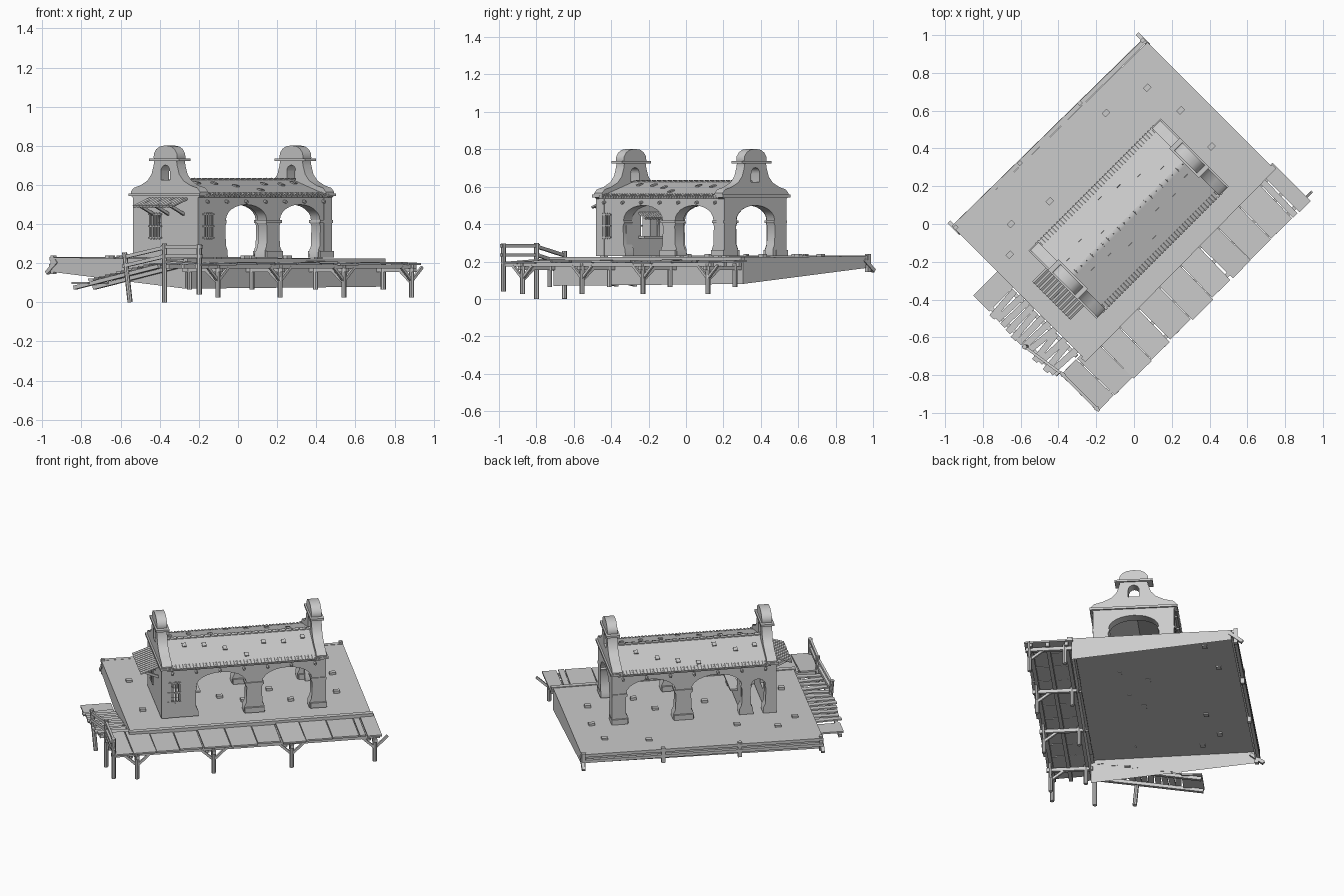
import bpy, bmesh, math, random
from mathutils import Vector, Matrix

random.seed(4)
cube = bpy.data.objects.get("Cube")
if cube:
    bpy.data.objects.remove(cube)

grey = bpy.data.materials.new("weathered_grey")
grey.use_nodes = True
grey.diffuse_color = (0.6, 0.6, 0.6, 1)
grey.node_tree.nodes["Principled BSDF"].inputs["Base Color"].default_value = (0.6, 0.6, 0.6, 1)
made = []
TURN = math.pi / 4          # the whole station sits diagonally
FLOOR, EAVE, RIDGE = 0.23, 0.55, 0.63
MID = 0.04                  # centre line of the building across its width


def finish(name, bm):
    bmesh.ops.remove_doubles(bm, verts=bm.verts, dist=0.0001)
    mesh = bpy.data.meshes.new(name)
    bm.to_mesh(mesh)
    bm.free()
    mesh.materials.append(grey)
    ob = bpy.data.objects.new(name, mesh)
    ob.rotation_euler.z = TURN
    bpy.context.collection.objects.link(ob)
    made.append(ob)
    return ob


def beams(name, items, sides=0):
    """Join bars given as (start, end, width, height); sides > 0 makes them round."""
    bm = bmesh.new()
    for p, q, w, h in items:
        p, q = Vector(p), Vector(q)
        d = q - p
        m = Matrix.Translation((p + q) / 2) @ d.to_track_quat('Z', 'Y').to_matrix().to_4x4()
        m = m @ Matrix.Diagonal((w, h, d.length, 1))
        if sides:
            bmesh.ops.create_cone(bm, cap_ends=True, segments=sides, radius1=0.5,
                                  radius2=0.5, depth=1, matrix=m)
        else:
            bmesh.ops.create_cube(bm, size=1, matrix=m)
    mesh_ob = finish(name, bm)
    return mesh_ob


def slab(name, outline, holes, thick, place, along_u):
    """Upright wall cut from a filled outline; along_u picks its direction."""
    cu = bpy.data.curves.new(name, 'CURVE')
    cu.dimensions, cu.fill_mode, cu.extrude = '2D', 'BOTH', thick / 2
    for pts in [outline] + holes:
        sp = cu.splines.new('POLY')
        sp.points.add(len(pts) - 1)
        for pt, (a, z) in zip(sp.points, pts):
            pt.co = (a, z, 0, 1)
        sp.use_cyclic_u = True
    tmp = bpy.data.objects.new(name + "_outline", cu)
    bpy.context.collection.objects.link(tmp)
    mesh = bpy.data.meshes.new_from_object(tmp.evaluated_get(bpy.context.evaluated_depsgraph_get()))
    bm = bmesh.new()
    bm.from_mesh(mesh)
    bpy.data.objects.remove(tmp)
    for v in bm.verts:
        a, z, n = v.co
        v.co = (a, place + n, z) if along_u else (place + n, a, z)
    bmesh.ops.remove_doubles(bm, verts=bm.verts, dist=0.0001)
    bmesh.ops.recalc_face_normals(bm, faces=bm.faces)
    return finish(name, bm)


def arch(a, b, spring=0.42, apex=0.5):
    """Opening with flared feet and imposts, from left foot to right foot."""
    side = [(0.014, FLOOR), (0.012, 0.265), (0, 0.29), (-0.003, 0.39), (0.006, 0.41)]
    c, r = (a + b) / 2, (b - a) / 2
    top = [(c - r * math.cos(t * math.pi / 12), spring + (apex - spring) * math.sin(t * math.pi / 12))
           for t in range(13)]
    return [(a + o, z) for o, z in side] + top + [(b - o, z) for o, z in reversed(side)]


def rect(a, b, z0, z1):
    return [(a, z0), (b, z0), (b, z1), (a, z1)]


# ground: open shell whose skirt is deeper along the boardwalk
bm = bmesh.new()
plan = [(-0.69, -0.31, 0.07), (0.73, -0.3, 0.08), (0.73, 0.63, 0.165), (-0.69, 0.65, 0.155)]
top = [bm.verts.new((u, v, FLOOR - 0.01 * (v < 0))) for u, v, z in plan]
low = [bm.verts.new((u, v, z)) for u, v, z in plan]
bm.faces.new(top)
for i in range(4):
    j = (i + 1) % 4
    bm.faces.new((low[i], low[j], top[j], top[i]))
finish("ground", bm)

# long arcade walls
arches = [(-0.28, 0.015), (0.11, 0.4)]
E = 0.475
opening = [p for a in arches for p in arch(*a)]
cap = [(E, FLOOR), (E, EAVE), (-E, EAVE), (-E, FLOOR)]
window = (-0.445, -0.375, 0.33, 0.45)
slab("front_arcade", opening + cap, [rect(*window)], 0.065, -0.16, True)
slab("back_arcade", arch(-0.42, -0.335, 0.41, 0.45) + opening + cap, [], 0.065, 0.24, True)

# gable walls with bell towers
half = [(0.235, FLOOR), (0.235, 0.535), (0.25, 0.545), (0.25, 0.565), (0.23, 0.585), (0.18, 0.598),
        (0.13, 0.622), (0.1, 0.655), (0.085, 0.7), (0.08, 0.725), (0.085, 0.74), (0.082, 0.762),
        (0.066, 0.783), (0.04, 0.797), (0, 0.802)]
gable = [(MID + a, z) for a, z in half] + [(MID - a, z) for a, z in reversed(half[:-1])]
bell = [(MID - 0.032, 0.625), (MID + 0.032, 0.625)]
bell += [(MID + 0.032 * math.cos(t * math.pi / 8), 0.67 + 0.032 * math.sin(t * math.pi / 8)) for t in range(9)]
slab("open_gable", arch(MID - 0.145, MID + 0.145) + gable, [bell], 0.06, 0.455, False)
slab("closed_gable", gable, [bell, rect(0.07, 0.155, 0.33, 0.45)], 0.06, -0.455, False)
trim = []
for u in (-0.455, 0.455):
    trim.append(((u, MID - 0.11, 0.73), (u, MID + 0.11, 0.73), 0.08, 0.013))
    trim.append(((u, MID - 0.255, EAVE), (u, MID + 0.255, EAVE), 0.08, 0.014))
beams("gable_mouldings", trim)

# partition with a serving hatch, its shelf and little canopy
slab("room_partition", rect(-0.17, 0.25, FLOOR, EAVE), [rect(-0.06, 0.12, 0.33, 0.45)], 0.04, -0.3, False)
beams("hatch_shelf", [((-0.265, -0.08, 0.33), (-0.265, 0.14, 0.33), 0.06, 0.012)])
beams("hatch_canopy", [((-0.28, -0.07 + i * 0.02, 0.46), (-0.23, -0.07 + i * 0.02, 0.43), 0.017, 0.01)
                       for i in range(11)])

# pillar feet and imposts
feet = []
for v in (-0.16, 0.24):
    for u, w in ((0.0625, 0.115), (0.44, 0.095)):
        feet += [((u, v, FLOOR), (u, v, 0.262), w, 0.09), ((u, v, 0.405), (u, v, 0.42), w - 0.005, 0.08)]
beams("pillar_trim", feet)

# window bars and frames
bars = []
for i in range(4):
    u, v = -0.435 + i * 0.017, 0.082 + i * 0.02
    bars += [((u, -0.195, 0.32), (u, -0.195, 0.46), 0.006, 0.006),
             ((-0.488, v, 0.32), (-0.488, v, 0.46), 0.006, 0.006)]
for z in (0.33, 0.39, 0.45):
    bars += [((-0.45, -0.195, z), (-0.37, -0.195, z), 0.008, 0.008),
             ((-0.488, 0.065, z), (-0.488, 0.16, z), 0.008, 0.008)]
beams("window_bars", bars)

# roof slopes, tile rows and rafter ends
slopes, tiles, rafters = [], [], []
for s in (-1, 1):
    edge = MID + s * 0.25
    slopes.append(((0, MID, RIDGE - 0.008), (0, edge, EAVE - 0.008), 0.9, 0.016))
    for i in range(45):
        u = -0.44 + i * 0.02
        tiles.append(((u, edge - s * 0.03, EAVE + 0.008), (u, edge + s * 0.006, EAVE - 0.004), 0.014, 0.014))
    for i in range(7):
        u = -0.42 + i * 0.14
        rafters.append(((u, MID + s * 0.18, 0.53), (u, MID + s * 0.25, 0.512), 0.016, 0.016))
beams("roof_slopes", slopes)
beams("eave_tiles", tiles, 6)
beams("rafter_ends", rafters, 6)
beams("ridge_tiles", [((-0.43 + i * 0.04, MID, RIDGE - 0.004), (-0.395 + i * 0.04, MID, RIDGE), 0.03, 0.014)
                      for i in range(22)], 6)

# tiled awning over the end window
beams("awning_tiles", [((-0.48, -0.11 + i * 0.024, 0.53), (-0.595, -0.11 + i * 0.024, 0.49), 0.026, 0.016)
                       for i in range(12)], 6)
beams("awning_brackets", [((-0.48, v, 0.45), (-0.57, v, 0.49), 0.014, 0.014) for v in (-0.09, 0.02, 0.13)])

# loose bricks on the floor and roof
spots = [(0.56, 0.46), (0.6, 0.25), (0.31, 0.52), (-0.23, 0.4), (-0.46, 0.46), (-0.58, 0.35),
         (-0.1, 0.05), (0.2, 0.1), (0.3, -0.06), (0.03, -0.02), (-0.57, -0.05), (0.58, 0)]
bricks = [((u - 0.018, v, FLOOR), (u + 0.018, v, FLOOR), 0.028, 0.018) for u, v in spots]
for i in range(14):
    u, d = -0.38 + i * 0.058, random.uniform(0.05, 0.21)
    s = -1 if i % 2 else 1
    z = RIDGE - d * 0.32
    bricks.append(((u, MID + s * (d - 0.014), z + 0.005), (u, MID + s * (d + 0.014), z - 0.004), 0.024, 0.014))
beams("loose_bricks", bricks)

# boardwalk planks with uneven gaps
planks, u = [], -0.84
while u < 0.72:
    w = min(random.choice((0.04, 0.12, 0.14, 0.16)), 0.75 - u)
    t, o = random.uniform(-0.006, 0.006), random.uniform(-0.02, 0.01)
    c = u + w / 2
    planks.append(((c, -0.29, 0.203 + t), (c + t, -0.575 - o / 2, 0.197 - t), w - 0.006, 0.01))
    u += w
beams("boardwalk_planks", planks)

# boardwalk frame, posts and braces
frame = [((-0.84, v, 0.183), (0.74, v, 0.183), 0.022, 0.022) for v in (-0.33, -0.44, -0.54)]
frame.append(((-0.7, -0.32, 0.214), (0.74, -0.31, 0.214), 0.03, 0.022))
posts = []
for u in (-0.69, -0.24, 0.22, 0.71):
    posts += [((u, -0.545, 0.025), (u, -0.545, 0.19), 0.026, 0.026), ((u, -0.34, 0.065), (u, -0.34, 0.19), 0.026, 0.026)]
    frame.append(((u, -0.57, 0.165), (u, -0.3, 0.165), 0.02, 0.022))
    for s in (-1, 1):
        frame.append(((u, -0.545, 0.11), (u + s * 0.075, -0.545, 0.18), 0.014, 0.014))
    frame.append(((u, -0.545, 0.1), (u, -0.46, 0.165), 0.014, 0.014))
beams("boardwalk_frame", frame)

# handrail at the boardwalk end, with the leaning ramp post
posts += [((-0.83, -0.55, 0.04), (-0.83, -0.55, 0.295), 0.026, 0.026), ((-0.83, -0.3, 0), (-0.83, -0.3, 0.3), 0.026, 0.026),
          ((-0.85, -0.07, 0), (-0.87, -0.05, 0.255), 0.026, 0.026)]
beams("posts", posts, 8)
beams("handrails", [((-0.83, -0.57, z), (-0.83, -0.28, z), 0.014, 0.018) for z in (0.235, 0.285)]
      + [((-0.83, -0.3, z), (-0.87, -0.04, z - 0.05), 0.014, 0.018) for z in (0.235, 0.28)])

# ramp down along the end of the ground
ramp = [((u, -0.28, 0.185), (u, 0.33, 0.075), 0.02, 0.02) for u in (-0.85, -0.71)]
for i in range(12):
    v = -0.25 + i * 0.04
    z, t = 0.197 - i * 0.0073, random.uniform(-0.012, 0.012)
    ramp.append(((-0.875 + t, v + t, z), (-0.69 + t, v - t, z), 0.034, 0.009))
ramp.append(((-0.87, 0.275, 0.1), (-0.69, 0.275, 0.1), 0.12, 0.01))
beams("ramp", ramp)

# edging rails along the far side
edging = [((-0.69, 0.662, 0.222), (0.73, 0.645, 0.222), 0.025, 0.018), ((-0.69, 0.665, 0.187), (0.73, 0.65, 0.187), 0.02, 0.018)]
edging += [((u, 0.655, 0.145), (u, 0.655, 0.24), 0.022, 0.022) for u in (-0.68, -0.2, 0.25, 0.72)]
edging += [((u, 0.62, 0.21), (u, 0.695, 0.15), 0.02, 0.02) for u in (-0.685, 0.725)]
beams("edge_rails", edging)

# smooth the rounded parts, keep corners crisp
bpy.ops.object.select_all(action='DESELECT')
for ob in made:
    ob.select_set(True)
bpy.context.view_layer.objects.active = made[0]
bpy.ops.object.shade_smooth_by_angle(angle=math.radians(35))
